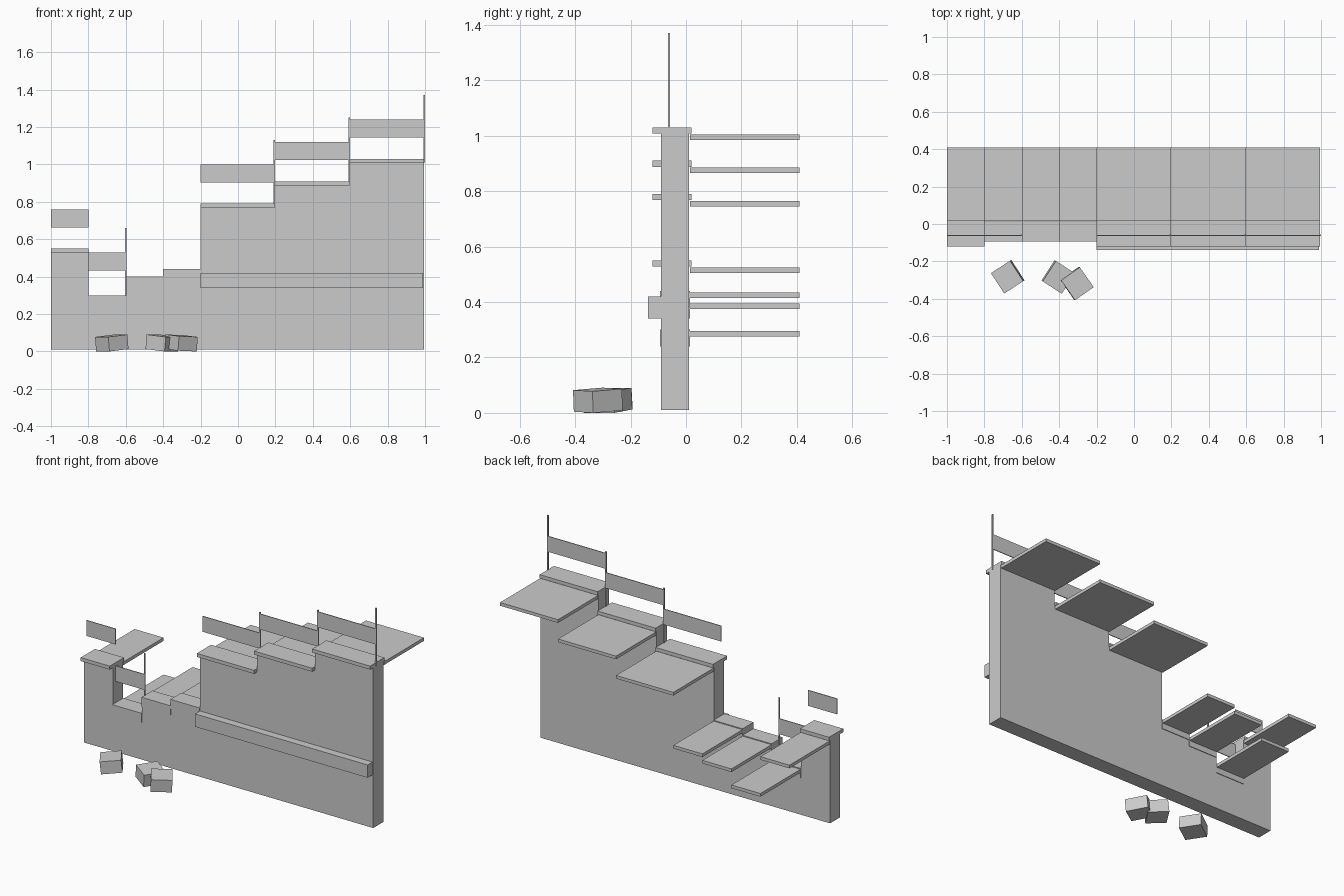
import bpy, bmesh
from math import radians
from mathutils import Euler

cube = bpy.data.objects.get("Cube")
if cube:
    bpy.data.objects.remove(cube, do_unlink=True)

# Single stone colour
stone = bpy.data.materials.new("plain grey")
stone.use_nodes = True
grey = (0.6, 0.6, 0.6, 1)
stone.diffuse_color = grey
stone.node_tree.nodes["Principled BSDF"].inputs["Base Color"].default_value = grey


def finish(name, bm):
    bmesh.ops.recalc_face_normals(bm, faces=bm.faces)
    mesh = bpy.data.meshes.new(name)
    bm.to_mesh(mesh)
    bm.free()
    mesh.materials.append(stone)
    ob = bpy.data.objects.new(name, mesh)
    bpy.context.collection.objects.link(ob)
    return ob


def box(name, x, y, z):
    """Axis-aligned box from (min, max) ranges."""
    bm = bmesh.new()
    bmesh.ops.create_cube(bm, size=1)
    for v in bm.verts:
        v.co = [r[0] if c < 0 else r[1] for c, r in zip(v.co, (x, y, z))]
    return finish(name, bm)


# Wall sections: name, left x, right x, top, wide cap, railing, post
sections = [
    ("end_tower", -1.0, -0.8, 0.55, True, True, False),
    ("low_step", -0.8, -0.6, 0.30, False, True, True),
    ("middle_step", -0.6, -0.4, 0.40, False, False, False),
    ("upper_step", -0.4, -0.2, 0.44, False, False, False),
    ("first_rise", -0.2, 0.195, 0.79, True, True, True),
    ("second_rise", 0.195, 0.595, 0.91, True, True, True),
    ("third_rise", 0.595, 0.995, 1.03, True, True, True),
]
FRONT, BACK, BASE = -0.09, 0.01, 0.01

# Stepped wall extruded from its outline
outline = [(-1.0, BASE)]
for name, x0, x1, top, wide, rail, post in sections:
    wall_top = top - (0.022 if wide else 0.003)
    outline += [(x0, wall_top), (x1, wall_top)]
outline.append((0.995, BASE))
bm = bmesh.new()
bm.faces.new([bm.verts.new((x, FRONT, z)) for x, z in outline[1:] + outline[:1]])
ext = bmesh.ops.extrude_face_region(bm, geom=bm.faces[:])
for v in ext["geom"]:
    if isinstance(v, bmesh.types.BMVert):
        v.co.y = BACK
finish("stepped_wall", bm)

# Caps, rear platforms, railings and posts
for name, x0, x1, top, wide, rail, post in sections:
    if wide:
        box(name + "_cap", (x0, x1), (-0.12, 0.02), (top - 0.022, top))
    else:
        box(name + "_cap", (x0, x1), (-0.094, 0.014), (top - 0.06, top))
    deck = top - (0.025 if wide else 0.005)
    box(name + "_platform", (x0, x1), (0.015, 0.41), (deck - 0.02, deck))
    foot = top - (0.02 if wide else 0)
    if rail:
        box(name + "_rail", (x0, x1), (-0.063, -0.058), (foot + 0.133, foot + 0.23))
    if post:
        box(name + "_post", (x1 - 0.004, x1 + 0.004), (-0.065, -0.057), (foot, foot + 0.36))

# Front ledge
box("front_ledge", (-0.2, 0.99), (-0.138, -0.088), (0.34, 0.42))

# Loose blocks on the ground, slightly tilted
blocks = [
    ((-0.675, -0.282), (0, -6, 33)),
    ((-0.405, -0.283), (0, 6, -33)),
    ((-0.305, -0.318), (4, 2, 35)),
]
for i, ((x, y), turn) in enumerate(blocks):
    bm = bmesh.new()
    bmesh.ops.create_cube(bm, size=1)
    bmesh.ops.scale(bm, vec=(0.122, 0.13, 0.078), verts=bm.verts)
    spin = Euler([radians(a) for a in turn]).to_matrix()
    bmesh.ops.rotate(bm, matrix=spin, verts=bm.verts)
    low = min(v.co.z for v in bm.verts)
    bmesh.ops.translate(bm, vec=(x, y, -low), verts=bm.verts)
    finish("loose_block_%d" % (i + 1), bm)
